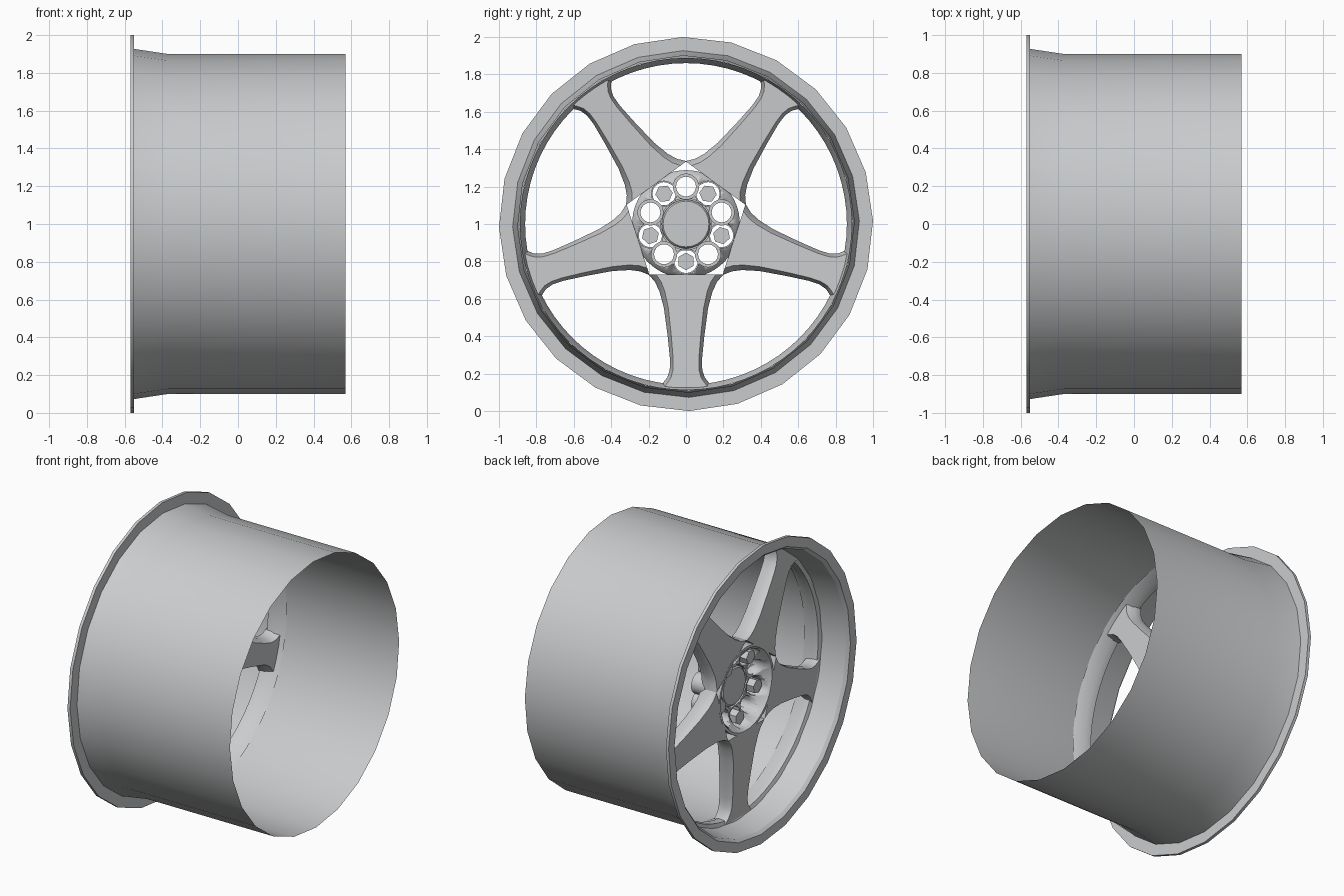
import bpy, bmesh
from math import sin, cos, pi, radians

old = bpy.data.objects.get("Cube")
if old:
    bpy.data.objects.remove(old, do_unlink=True)

metal = bpy.data.materials.new("light grey metal")
metal.use_nodes = True
GREY = (0.59, 0.60, 0.61, 1)
metal.diffuse_color = GREY
metal.node_tree.nodes["Principled BSDF"].inputs["Base Color"].default_value = GREY

SPOKES = [radians(-90 + 72 * i) for i in range(5)]
GAPS = [a + radians(36) for a in SPOKES]
BOLT_R = 0.2


def at(x, a, r, t=0):
    """Point at radius r along angle a, shifted t sideways, on the wheel axis x."""
    return (x, r * cos(a) - t * sin(a), 1 + r * sin(a) + t * cos(a))


def finish(name, bm, angle=30):
    bmesh.ops.recalc_face_normals(bm, faces=bm.faces)
    mesh = bpy.data.meshes.new(name)
    bm.to_mesh(mesh)
    bm.free()
    mesh.materials.append(metal)
    ob = bpy.data.objects.new(name, mesh)
    bpy.context.collection.objects.link(ob)
    bpy.ops.object.select_all(action='DESELECT')
    ob.select_set(True)
    bpy.context.view_layer.objects.active = ob
    bpy.ops.object.shade_smooth_by_angle(angle=radians(angle))
    return ob


def bridge(bm, rows, wrap_rows, wrap_cols):
    """Quads between neighbouring rows of vertices."""
    n, m = len(rows), len(rows[0])
    for i in range(n if wrap_rows else n - 1):
        for j in range(m if wrap_cols else m - 1):
            p, q, k = rows[i], rows[(i + 1) % n], (j + 1) % m
            bm.faces.new((p[j], p[k], q[k], q[j]))


def revolve(bm, profile, segs, closed=True, phase=0.0, centre=(0, 0)):
    """Spin an (x, radius) profile about an axis parallel to x."""
    ca, cr = centre
    _, cy, cz = at(0, ca, cr)
    rows = []
    for i in range(segs):
        a = phase + 2 * pi * i / segs
        rows.append([bm.verts.new((x, cy + r * cos(a), cz + r * sin(a)))
                     for x, r in profile])
    bridge(bm, rows, True, closed)
    return rows


def solid(bm, x0, x1, r, segs, a, cr):
    """Capped cylinder along x."""
    rows = revolve(bm, [(x0, r), (x1, r)], segs, False, a, (a, cr))
    for end in (0, 1):
        bm.faces.new([row[end] for row in rows])


# Barrel with its outer flange, a thin open shell
bm = bmesh.new()
revolve(bm, [(0.57, 0.9), (-0.37, 0.9), (-0.55, 0.927), (-0.55, 1.0),
             (-0.57, 1.0), (-0.57, 0.935), (-0.55, 0.918), (-0.38, 0.89)],
        24, False, radians(1))
finish("rim_barrel", bm)

# Ring that carries the spoke ends
bm = bmesh.new()
revolve(bm, [(-0.39, 0.888), (-0.38, 0.862), (-0.33, 0.86), (-0.26, 0.888)], 72)
finish("spoke_ring", bm)

# Five spokes, flared at hub and rim
WIDTHS = [(0.27, 0.20), (0.31, 0.166), (0.36, 0.142), (0.45, 0.118), (0.6, 0.098),
          (0.72, 0.086), (0.78, 0.087), (0.82, 0.10), (0.845, 0.12), (0.875, 0.15)]
for n, a in enumerate(SPOKES):
    bm = bmesh.new()
    rows = []
    for r, w in WIDTHS:
        t = (r - 0.27) / 0.6
        front, back = -0.45 + 0.06 * t, -0.32 + 0.03 * t
        section = [(front, -w * 0.96), (front, w * 0.96), (front + 0.012, w),
                   (back - 0.05, w), (back, w * 0.8),
                   (back, -w * 0.8), (back - 0.05, -w), (front + 0.012, -w)]
        rows.append([bm.verts.new(at(x, a, r, s)) for x, s in section])
    bridge(bm, rows, False, True)
    for end in (rows[0], rows[-1]):
        bm.faces.new(end)
    finish(f"spoke_{n + 1}", bm, 35)

# Dished hub with a ring of bolt holes
bm = bmesh.new()
revolve(bm, [(-0.45, 0.288), (-0.45, 0.272), (-0.40, 0.24), (-0.365, 0.19),
             (-0.355, 0.137), (-0.25, 0.137), (-0.25, 0.175), (-0.32, 0.27),
             (-0.35, 0.288)], 64)
hub = finish("hub", bm)

bm = bmesh.new()
for angles, r in ((SPOKES, 0.062), (GAPS, 0.053)):
    for a in angles:
        solid(bm, -0.6, 0.0, r, 24, a, BOLT_R)
cutter = finish("hole_cutter", bm)
cutter.hide_render = True
cutter.hide_set(True)
cut = hub.modifiers.new("bolt holes", 'BOOLEAN')
cut.operation = 'DIFFERENCE'
cut.solver = 'EXACT'
cut.object = cutter

# Tubes behind the hub that line each hole
bm = bmesh.new()
for angles, r in ((SPOKES, 0.062), (GAPS, 0.053)):
    for a in angles:
        revolve(bm, [(-0.36, r), (-0.36, 0.07), (-0.22, 0.07), (-0.22, r)],
                24, centre=(a, BOLT_R))
finish("bolt_tubes", bm)

# Hexagonal lug nuts
bm = bmesh.new()
for a in SPOKES:
    solid(bm, -0.40, -0.28, 0.047, 6, a, BOLT_R)
finish("lug_nuts", bm)

# Centre cap with a shallow rounded rim
bm = bmesh.new()
rows = revolve(bm, [(-0.36, 0.118), (-0.35, 0.13), (-0.25, 0.13), (-0.24, 0.122)],
               48, False)
for end in (0, -1):
    bm.faces.new([row[end] for row in rows])
finish("centre_cap", bm)
bm = bmesh.new()
revolve(bm, [(-0.34, 0.125), (-0.34, 0.142), (-0.27, 0.142), (-0.27, 0.125)], 48)
finish("cap_seat", bm)
